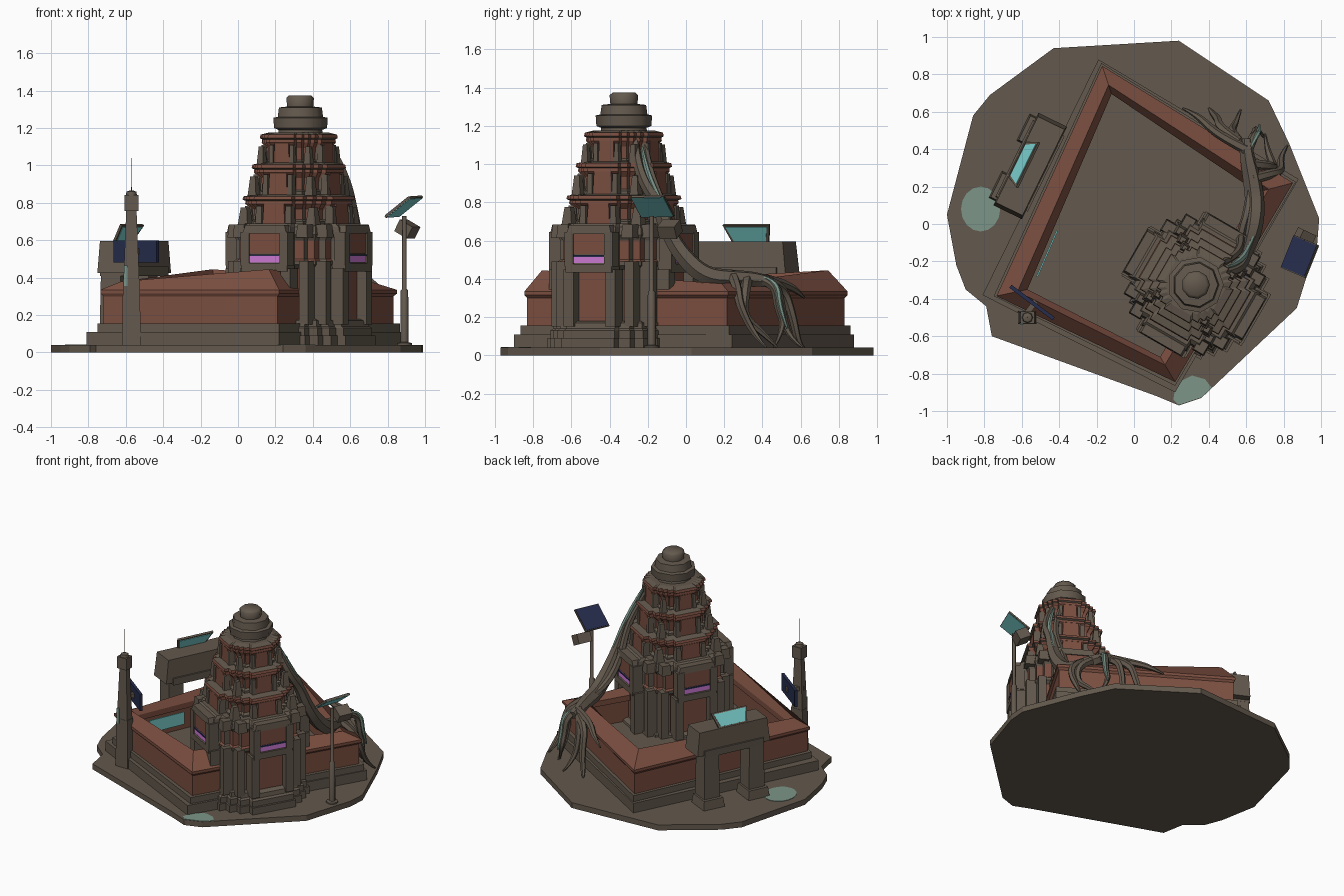
import bpy, bmesh, math
from mathutils import Vector, Matrix

if "Cube" in bpy.data.objects:
    bpy.data.objects.remove(bpy.data.objects["Cube"])


def mat(name, r, g, b):
    m = bpy.data.materials.new(name)
    m.diffuse_color = (r, g, b, 1)
    m.use_nodes = True
    m.node_tree.nodes["Principled BSDF"].inputs["Base Color"].default_value = m.diffuse_color
    return m


STONE = mat("grey_brown_stone", .125, .10, .075)
BRICK = mat("red_brick", .20, .078, .052)
TEAL = mat("teal_glass", .19, .62, .60)
NAVY = mat("navy_panel", .020, .026, .075)
PINK = mat("purple_glow", .62, .20, .68)
SAGE = mat("pale_sage", .20, .30, .25)


def mesh_obj(name, verts, faces, mats, idx=None, xf=None):
    me = bpy.data.meshes.new(name)
    me.from_pydata([tuple(v) for v in verts], [], faces)
    if xf:
        me.transform(xf)
    for m in mats:
        me.materials.append(m)
    if idx:
        for p, i in zip(me.polygons, idx):
            p.material_index = i
    bm = bmesh.new()
    bm.from_mesh(me)
    bmesh.ops.recalc_face_normals(bm, faces=bm.faces)
    bm.to_mesh(me)
    bm.free()
    ob = bpy.data.objects.new(name, me)
    bpy.context.collection.objects.link(ob)
    return ob


def loft(name, rings, mats, rule=None, xf=None, wrap=False):
    """Skin equal-length rings; rule(band, side) gives the material slot."""
    n = len(rings[0])
    verts = [v for r in rings for v in r]
    faces, idx = [], []
    for k in range(len(rings) if wrap else len(rings) - 1):
        a, b = k * n, (k + 1) % len(rings) * n
        for i in range(n):
            j = (i + 1) % n
            faces.append((a + i, a + j, b + j, b + i))
            idx.append(rule(k, i) if rule else 0)
    if not wrap:
        faces += [tuple(range(n))[::-1], tuple(range(len(verts) - n, len(verts)))]
        idx += [0, 0]
    return mesh_obj(name, verts, faces, mats, idx, xf)


def prism(name, pts, z0, z1, m):
    return loft(name, [[(x, y, z) for x, y in pts] for z in (z0, z1)], [m])


def box(name, c, s, m, xf=None, top=1.0):
    """Box, centre c, full size s, top face scaled."""
    rings = []
    for dz, f in ((-.5, 1), (.5, top)):
        rings.append([(c[0] + u * s[0] * f / 2, c[1] + v * s[1] * f / 2, c[2] + dz * s[2])
                      for u, v in ((-1, -1), (1, -1), (1, 1), (-1, 1))])
    return loft(name, rings, [m], xf=xf)


def smooth(ob):
    bpy.ops.object.select_all(action='DESELECT')
    ob.select_set(True)
    bpy.context.view_layer.objects.active = ob
    bpy.ops.object.shade_smooth_by_angle(angle=math.radians(50))


def turned(name, prof, n, m, xf):
    smooth(loft(name, [[(r * math.cos(2 * math.pi * i / n), r * math.sin(2 * math.pi * i / n), z)
                        for i in range(n)] for r, z in prof], [m], xf=xf))


def place(x, y, z=0, deg=0):
    return Matrix.Translation((x, y, z)) @ Matrix.Rotation(math.radians(deg), 4, 'Z')


def tube(name, pts, m, width):
    cu = bpy.data.curves.new(name, 'CURVE')
    cu.dimensions = '3D'
    cu.bevel_depth = width
    cu.bevel_resolution = 1
    cu.resolution_u = 4
    cu.use_fill_caps = True
    sp = cu.splines.new('NURBS')
    sp.points.add(len(pts) - 1)
    for p, q in zip(sp.points, pts):
        p.co = (*q[:3], 1)
        p.radius = q[3]
    sp.use_endpoint_u = True
    sp.order_u = 3
    cu.materials.append(m)
    ob = bpy.data.objects.new(name, cu)
    bpy.context.collection.objects.link(ob)
    bpy.ops.object.select_all(action='DESELECT')
    ob.select_set(True)
    bpy.context.view_layer.objects.active = ob
    bpy.ops.object.convert(target='MESH')
    smooth(bpy.context.view_layer.objects.active)


# Ground slab and puddles
prism("ground_slab", [(-1, .05), (-.95, -.22), (-.9, -.35), (-.79, -.44), (-.76, -.6), (.12, -.92), (.24, -.97),
                      (.36, -.93), (.87, -.45), (.98, -.1), (.99, .03), (.83, .43), (.72, .66), (.24, .98),
                      (-.43, .94), (-.77, .69), (-.86, .58)], 0, .04, STONE)
prism("puddle_left", [(-.82 + .105 * math.cos(t * math.pi / 8), .08 + .12 * math.sin(t * math.pi / 8))
                      for t in range(16)], .038, .043, SAGE)
prism("puddle_front", [(.21, -.94), (.24, -.967), (.36, -.927), (.415, -.875), (.38, -.83), (.31, -.81),
                       (.25, -.84), (.22, -.88)], .038, .043, SAGE)

# Plinth steps
prism("plinth_lower", [(-.19, .88), (-.81, -.38), (.22, -.90), (.88, .24)], .03, .11, STONE)
prism("plinth_upper", [(-.175, .86), (-.75, -.385), (.22, -.865), (.865, .225)], .10, .155, STONE)

# Gallery ring: walls, eaves and mitred roof, corners back, left, front, right
outer = [(-.17, .845), (-.735, -.385), (.22, -.845), (.85, .22)]
inner = [(-.12, .695), (-.57, -.35), (.14, -.71), (.66, .17)]
ridge = [.445, .38, .445, .375]
prof = [(.10, .15), (.10, .30), (0, .315), (0, .335), (.68, None), (1, .35), (1, .31), (.85, .30), (.85, .15)]
loft("gallery", [[(o[0] + (i[0] - o[0]) * t, o[1] + (i[1] - o[1]) * t, z or h)
                  for o, i, h in zip(outer, inner, ridge)] for t, z in prof], [BRICK], wrap=True)
box("court_patch", (0, 0, .255), (.27, .008, .09), TEAL, place(-.465, -.16, 0, 66.5))

# Tower: redented plan lofted in tiers
TX = place(.325, -.325, 0, -30)
quad = [(1, -.42), (1, .42), (.87, .42), (.87, .6), (.74, .6), (.74, .74), (.6, .74), (.6, .87), (.42, .87)]
plan = []
for k in range(4):
    for x, y in quad:
        for _ in range(k):
            x, y = -y, x
        plan.append((x, y))


def tower_part(name, levels, kinds):
    def rule(k, i):
        return {'g': 0, 'b': 1, 'm': int(i % 9 in (0, 2, 4, 5, 7))}[kinds[k]]
    loft(name, [[(x * a, y * a, z) for x, y in plan] for a, z in levels], [STONE, BRICK], rule, TX)


tower_part("tower_base", [(.38, .03), (.38, .09), (.365, .09), (.365, .13), (.35, .14), (.345, .17), (.32, .18)], "gggggg")
tower_part("tower_body", [(.305, .16), (.305, .45), (.33, .47), (.33, .49), (.315, .50), (.315, .60),
                          (.335, .63), (.325, .67), (.30, .69)], "mggmmggg")
tiers = [(.275, .68, .84), (.23, .84, 1.01), (.19, 1.0, 1.17)]
for n, (a, z0, z1) in enumerate(tiers):
    h = z1 - z0
    tower_part("tower_tier_%d" % (n + 1),
               [(a * .94, z0 - .01), (a * .93, z0 + .02), (a * .84, z0 + .03), (a * .86, z0 + h * .55),
                (a * .97, z0 + h * .72), (a * .96, z0 + h * .82), (a * 1.02, z0 + h * .86),
                (a * 1.0, z1 - .005), (a * .8, z1 + .005)], "ggmbbgbg")
    # niche blocks and corner finials
    for q in range(4):
        R = TX @ Matrix.Rotation(q * math.pi / 2, 4, 'Z')
        box("tier_niche", (a * .9, 0, z0 + h * .36), (a * .16, a * .5, h * .7), BRICK, R, .9)
        for s in (-1, 1):
            box("niche_post", (a * .91, s * a * .33, z0 + h * .32), (a * .18, a * .14, h * .66), STONE, R, .85)
        box("corner_finial", (a * .76, a * .76, z0 + h * .3), (a * .22, a * .22, h * .6), STONE, R, .6)

turned("tower_crown", [(.125, 1.16), (.12, 1.19), (.146, 1.2), (.15, 1.255), (.125, 1.26), (.118, 1.31),
                       (.072, 1.315), (.076, 1.36), (.06, 1.375)], 9, STONE, place(.33, -.325))

# Porches on the four tower sides
for q in range(4):
    R = TX @ Matrix.Rotation(q * math.pi / 2, 4, 'Z')
    box("porch_sill", (.33, 0, .455), (.08, .28, .045), STONE, R)
    box("porch_panel", (.325, 0, .585), (.07, .2, .11), BRICK, R)
    box("porch_lintel", (.325, 0, .658), (.085, .27, .045), STONE, R, .9)
    box("window_glow", (.357, 0, .503), (.008, .19, .042), PINK, R)
    box("window_back", (.33, 0, .505), (.05, .2, .06), STONE, R)
    box("window_bar", (.362, 0, .52), (.006, .19, .01), NAVY, R)
    for s in (-1, 1):
        box("porch_pilaster", (.32, s * .125, .30), (.085, .06, .3), STONE, R)
        box("window_jamb", (.335, s * .12, .555), (.07, .05, .18), STONE, R)
        box("side_pilaster", (.26, s * .205, .32), (.085, .055, .34), STONE, R)
        box("side_cornice", (.265, s * .195, .65), (.085, .07, .07), STONE, R, .85)

# Strangling roots over the tower and gallery
tube("main_root", [(.46, -.27, 1.15, .5), (.53, -.26, 1.03, .7), (.58, -.22, .9, .8), (.60, -.15, .8, .9),
                   (.62, -.1, .66, 1.1), (.64, -.02, .52, 1.3), (.65, .1, .41, 1.4), (.63, .25, .40, 1.3),
                   (.60, .38, .40, 1.0), (.60, .45, .38, .8)], STONE, .038)
tube("second_root", [(.44, -.22, 1.14, .6), (.50, -.2, 1.0, .7), (.57, -.14, .83, .8), (.57, -.05, .6, .9),
                     (.61, .06, .44, .9), (.62, .2, .42, .6)], STONE, .028)
branches = [[(.60, .38, .40), (.64, .47, .38), (.65, .48, .25), (.65, .52, .15), (.70, .46, .04)],
            [(.60, .38, .40), (.54, .47, .38), (.52, .5, .25), (.54, .53, .1), (.57, .61, .04)],
            [(.62, .32, .40), (.74, .31, .34), (.75, .30, .2), (.71, .40, .12), (.70, .48, .04)],
            [(.60, .40, .40), (.48, .46, .39), (.40, .52, .37), (.34, .58, .34), (.26, .62, .30)],
            [(.56, .44, .38), (.46, .51, .36), (.45, .56, .2), (.42, .59, .05), (.40, .62, .04)],
            [(.63, .24, .42), (.74, .27, .36), (.79, .28, .26), (.78, .36, .1), (.82, .42, .04)]]
for b in branches:
    tube("root_branch", [(*p, r) for p, r in zip(b, (1.2, 1, .9, .7, .2))], STONE, .025)
tube("moss_root", [(.50, -.23, 1.09, .4), (.56, -.21, .97, 1), (.61, -.14, .81, 1), (.64, -.07, .67, .5)], SAGE, .017)
tube("moss_branch", [(.62, .40, .41, .5), (.66, .48, .39, 1), (.67, .49, .25, 1), (.67, .53, .14, .4)], SAGE, .014)

# Ruined gate with screen on the back left
G = place(-.555, .31, 0, 64)
box("gate_lintel", (0, 0, .51), (.55, .17, .17), STONE, G, .93)
box("gate_cap", (0, 0, .435), (.45, .19, .05), STONE, G)
for s in (-1, 1):
    box("gate_leg", (s * .17, .03, .23), (.12, .13, .4), STONE, G, .9)
    box("gate_foot", (s * .17, .04, .07), (.16, .17, .07), STONE, G, .9)
S = G @ Matrix.Translation((0, .07, .59)) @ Matrix.Rotation(math.radians(32), 4, 'X')


def plate(name, w0, w1, h0, h1, t, m):
    pts = [(-w0, h0), (w0, h0), (w1, h1), (-w1, h1)]
    loft(name, [[(x, y, z) for x, z in pts] for y in (-t / 2, t / 2)], [m], xf=S)


plate("screen_frame", .105, .135, 0, .11, .014, STONE)
plate("screen_glass", .092, .12, .01, .10, .02, TEAL)

# Signal post with navy panel
P = place(-.57, -.5)
box("signal_post", (0, 0, .21), (.10, .07, .36), STONE, P, .9)
box("signal_shaft", (0, 0, .57), (.085, .06, .38), STONE, P, .65)
box("signal_head", (0, 0, .80), (.075, .065, .085), STONE, P)
turned("signal_cap", [(.03, .84), (.026, .86), (.012, .865)], 8, STONE, P)
turned("antenna", [(.002, .86), (.0015, 1.04)], 5, STONE, P)
box("moss_stripe", (-.03, -.032, .41), (.02, .008, .11), SAGE, P)
box("post_panel", (0, 0, .54), (.29, .02, .12), NAVY, place(-.545, -.42, 0, -37))
box("panel_bracket", (0, 0, .54), (.03, .12, .03), STONE, place(-.56, -.46, 0, -37))

# Lamp pole with tilted solar panel
L = place(.89, -.18)
turned("lamp_pole", [(.04, .035), (.04, .05), (.022, .055), (.02, .33), (.012, .34), (.012, .73)], 8, STONE, L)
box("lamp_head", (0, 0, 0), (.085, .10, .07), STONE,
    place(.905, -.085, .66, -25) @ Matrix.Rotation(.5, 4, 'Y'))
low = [Vector(p) for p in ((.79, -.235, .72), (.92, -.29, .825), (.99, -.115, .83), (.86, -.06, .725))]
nrm = (low[1] - low[0]).cross(low[3] - low[0]).normalized()
mid = sum(low, Vector()) / 4
for nm, f, d0, d1, m in (("solar_frame", 1, 0, .012, STONE), ("solar_top", .95, .011, .015, NAVY),
                         ("solar_underside", .95, -.003, .001, TEAL)):
    loft(nm, [[mid + (p - mid) * f + nrm * d for p in low] for d in (d0, d1)], [m])
